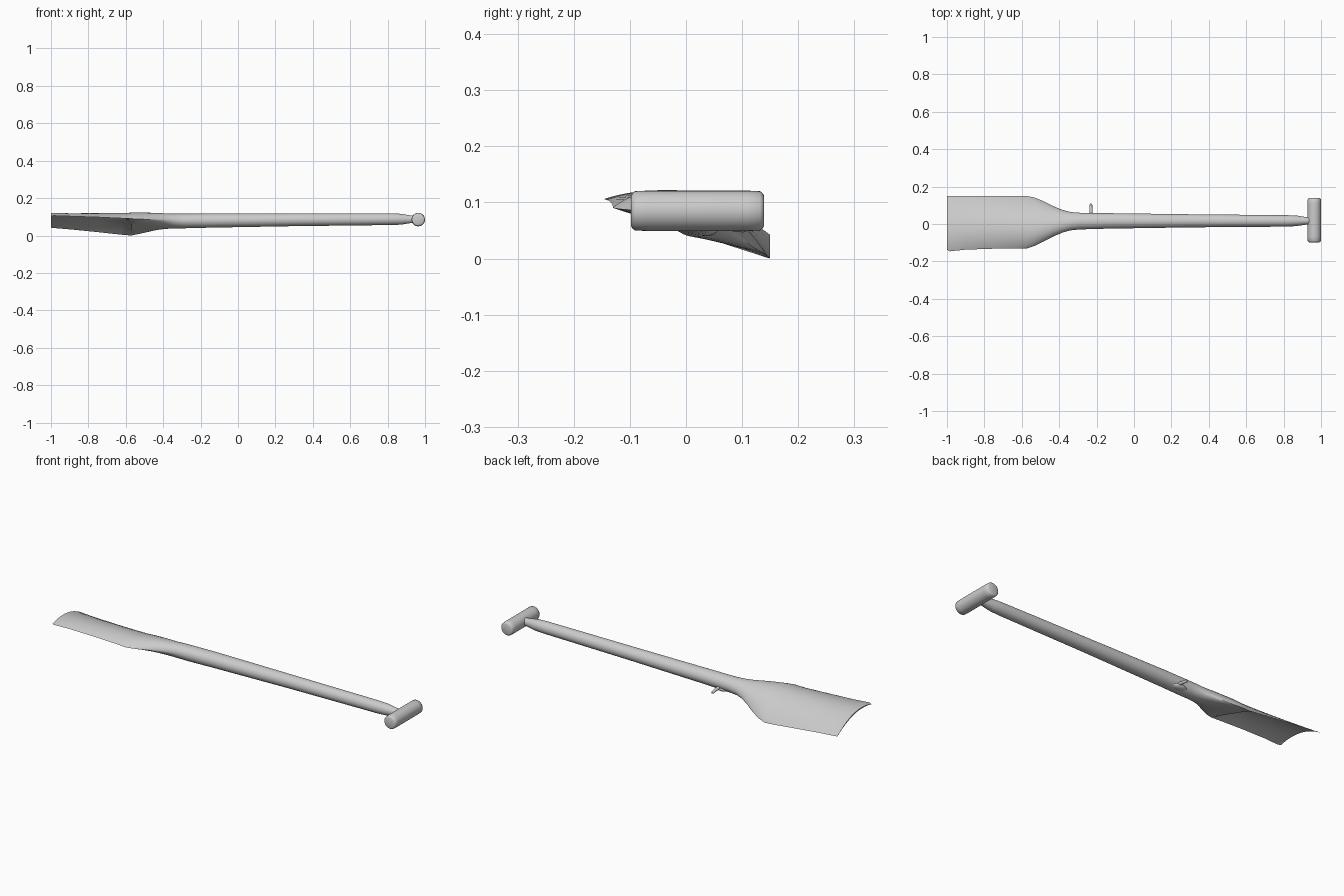
import bpy, bmesh, math
from mathutils import Vector, Matrix

N = 20  # points along each half of a section


def finish(name, bm, angle=40):
    bmesh.ops.recalc_face_normals(bm, faces=bm.faces)
    mesh = bpy.data.meshes.new(name)
    bm.to_mesh(mesh)
    bm.free()
    ob = bpy.data.objects.new(name, mesh)
    bpy.context.collection.objects.link(ob)
    bpy.ops.object.select_all(action='DESELECT')
    ob.select_set(True)
    bpy.context.view_layer.objects.active = ob
    bpy.ops.object.shade_smooth_by_angle(angle=math.radians(angle))
    return ob


def section(bm, x, yl, zl, yr, zr, top, bottom, power):
    """Ring made of an upper and a lower arc over a tilted chord."""
    mid = Vector((x, (yl + yr) / 2, (zl + zr) / 2))
    half = Vector((0, (yr - yl) / 2, (zr - zl) / 2))
    up = Vector((0, 0, 1))
    ring = []
    for i in range(2 * N):
        t = math.pi * i / N
        s = abs(math.sin(t)) ** power
        h = top if i <= N else bottom
        ring.append(bm.verts.new(mid - half * math.cos(t) + up * h * s))
    return ring


def loft(name, stations):
    bm = bmesh.new()
    rings = [section(bm, *s) for s in stations]
    for a, b in zip(rings, rings[1:]):
        for i in range(2 * N):
            j = (i + 1) % (2 * N)
            bm.faces.new((a[i], a[j], b[j], b[i]))
    bm.faces.new(rings[0])
    bm.faces.new(rings[-1])
    return finish(name, bm)


def lathe(name, profile, origin, axis, sides=32):
    """Round part from (distance, radius) pairs along an axis."""
    bm = bmesh.new()
    rot = Vector((0, 0, 1)).rotation_difference(Vector(axis)).to_matrix()
    rings = []
    for d, r in profile:
        rings.append([bm.verts.new(rot @ Vector((r * math.cos(k * math.tau / sides),
                      r * math.sin(k * math.tau / sides), d)) + Vector(origin))
                      for k in range(sides)])
    for a, b in zip(rings, rings[1:]):
        for i in range(sides):
            j = (i + 1) % sides
            bm.faces.new((a[i], a[j], b[j], b[i]))
    bm.faces.new(rings[0])
    bm.faces.new(rings[-1])
    return finish(name, bm)


# Arched, twisted blade that closes into a shoulder and blends into the shaft
# x, left y, left z, right y, right z, top bulge, bottom bulge, arc power
loft("blade_and_shaft", [
    (-1.00, -0.138, 0.104, 0.150, 0.042, 0.040, 0.033, 2),
    (-0.985, -0.146, 0.106, 0.150, 0.040, 0.041, 0.033, 2),
    (-0.90, -0.137, 0.103, 0.150, 0.033, 0.044, 0.035, 2),
    (-0.75, -0.132, 0.098, 0.150, 0.018, 0.054, 0.043, 2),
    (-0.62, -0.130, 0.092, 0.150, 0.004, 0.065, 0.050, 2),
    (-0.57, -0.130, 0.090, 0.149, 0.000, 0.069, 0.000, 1.8),
    (-0.53, -0.117, 0.088, 0.141, 0.008, 0.067, -0.004, 1.6),
    (-0.48, -0.092, 0.086, 0.120, 0.020, 0.063, -0.012, 1.4),
    (-0.43, -0.066, 0.084, 0.095, 0.038, 0.056, -0.022, 1.2),
    (-0.38, -0.045, 0.083, 0.074, 0.057, 0.046, -0.032, 1.1),
    (-0.34, -0.034, 0.081, 0.064, 0.070, 0.041, -0.037, 1),
    (-0.29, -0.029, 0.079, 0.060, 0.076, 0.039, -0.039, 1),
    (-0.15, -0.025, 0.080, 0.058, 0.080, 0.038, -0.038, 1),
    (0.30, -0.018, 0.084, 0.052, 0.084, 0.034, -0.034, 1),
    (0.82, -0.014, 0.087, 0.047, 0.087, 0.031, -0.031, 1),
    (0.87, -0.011, 0.087, 0.045, 0.087, 0.029, -0.029, 1),
    (0.92, -0.003, 0.087, 0.037, 0.087, 0.021, -0.021, 1),
    (0.96, -0.002, 0.087, 0.036, 0.087, 0.020, -0.020, 1),
])

# Cross grip with rounded ends
lathe("grip", [(0, 0.027), (0.002, 0.031), (0.007, 0.035), (0.03, 0.036),
               (0.207, 0.036), (0.230, 0.035), (0.235, 0.031), (0.237, 0.027)],
      (0.964, -0.098, 0.085), (0, 1, 0))

# Small hook peg on the side of the shaft, with its base pad
lathe("peg", [(0, 0.009), (0.030, 0.008), (0.058, 0.007), (0.064, 0.004)],
      (-0.230, 0.045, 0.062), (0, 1, -0.15), 12)
bm = bmesh.new()
bmesh.ops.create_uvsphere(bm, u_segments=16, v_segments=10, radius=1,
    matrix=Matrix.Translation((-0.24, 0.036, 0.054)) @ Matrix.Diagonal((0.045, 0.022, 0.014, 1)))
finish("peg_pad", bm)
